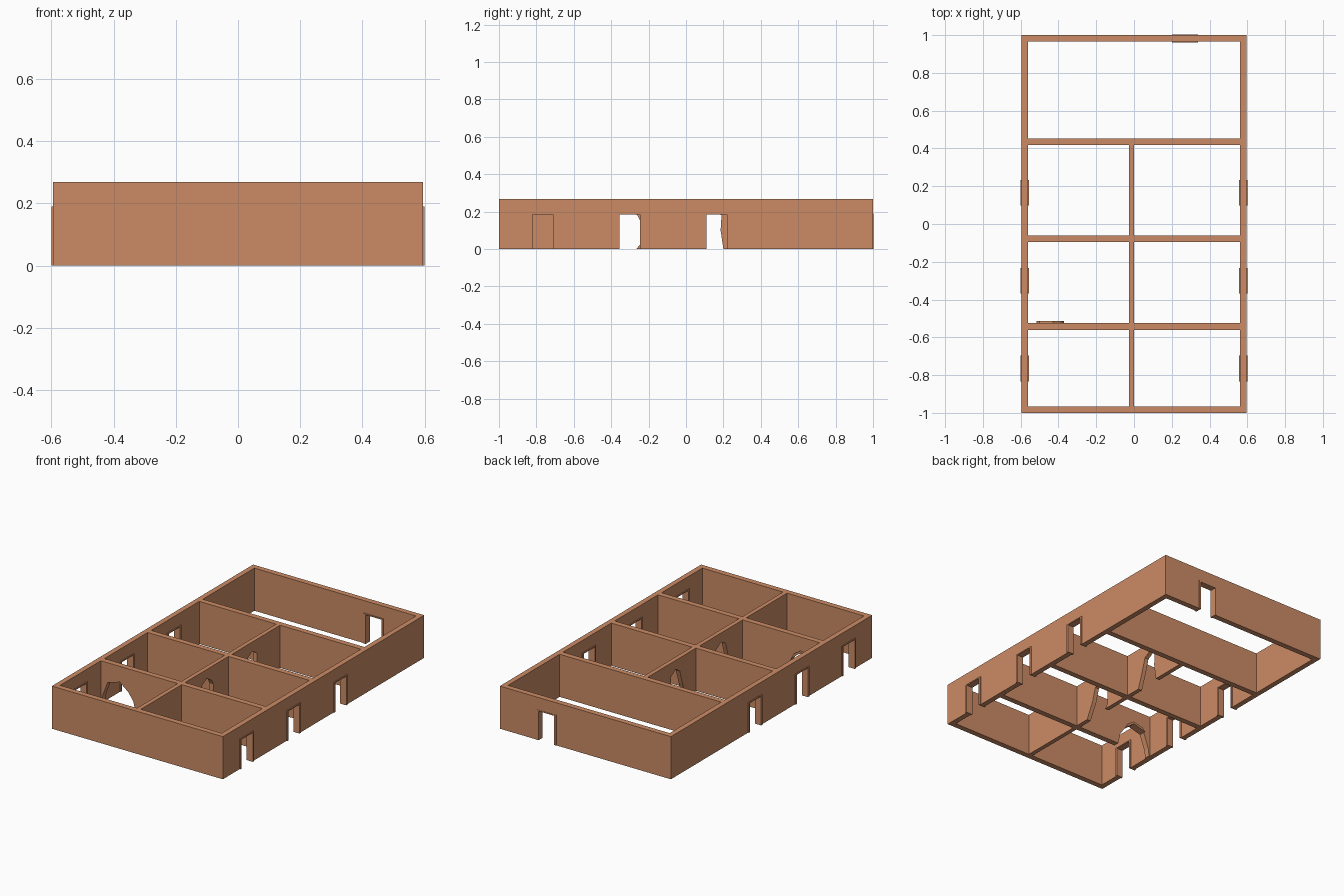
import bpy

if "Cube" in bpy.data.objects:
    bpy.data.objects.remove(bpy.data.objects["Cube"])

H = 0.268          # wall height
DOOR_H = 0.183     # clear door height
DW = 0.055         # half door width

mat = bpy.data.materials.new("terracotta")
mat.diffuse_color = (0.60, 0.26, 0.13, 1)
mat.use_nodes = True
mat.node_tree.nodes["Principled BSDF"].inputs["Base Color"].default_value = mat.diffuse_color


def extrude_profile(name, profile, axis, a, b):
    """Extrude a (u, z) outline through a..b; axis is the thickness direction."""
    def place(u, z, t):
        return (t, u, z) if axis == 'x' else (u, t, z)
    n = len(profile)
    verts = [place(u, z, t) for t in (a, b) for u, z in profile]
    faces = [list(range(n))[::-1], list(range(n, 2 * n))]
    faces += [[i, (i + 1) % n, n + (i + 1) % n, n + i] for i in range(n)]
    if axis == 'x':
        pass
    else:
        faces = [f[::-1] for f in faces]
    me = bpy.data.meshes.new(name)
    me.from_pydata(verts, [], faces)
    me.materials.append(mat)
    ob = bpy.data.objects.new(name, me)
    bpy.context.collection.objects.link(ob)
    return ob


def wall(name, u0, u1, axis, a, b, notches=()):
    """Wall slab whose bottom edge is notched by doorways or broken holes."""
    pts = [(u0, 0)]
    for notch in notches:
        pts += notch
    pts += [(u1, 0), (u1, H), (u0, H)]
    return extrude_profile(name, pts, axis, a, b)


def door(c):
    return [(c - DW, 0), (c - DW, DOOR_H), (c + DW, DOOR_H), (c + DW, 0)]


def door_frame(name, c, axis, a, b):
    o, t = DW + 0.013, DOOR_H + 0.007
    outer = [(c + o, 0), (c + o, t), (c - o, t), (c - o, 0)]
    return extrude_profile(name, door(c) + outer, axis, a, b)


# Side walls with three doorways each, and their frames
side_doors = [-0.765, -0.30, 0.165]
for side, s in (("left", -1), ("right", 1)):
    a, b = sorted((s * 0.562, s * 0.595))
    wall(side + "_wall", -1, 1, 'x', a, b, [door(c) for c in side_doors])
    for i, c in enumerate(side_doors):
        a, b = sorted((s * 0.557, s * 0.6))
        door_frame(f"{side}_door_frame_{i + 1}", c, 'x', a, b)

# Front wall, and back wall with one doorway
wall("front_wall", -0.562, 0.562, 'y', -1, -0.965)
wall("back_wall", -0.562, 0.562, 'y', 0.965, 1, [door(0.27)])
door_frame("back_door_frame", 0.27, 'y', 0.96, 1.002)

# Cross walls; the front one is broken through on its left half
breach = [(-0.556, 0), (-0.55, 0.05), (-0.515, 0.145), (-0.43, 0.168),
          (-0.37, 0.12), (-0.335, 0.07), (-0.32, 0)]
wall("front_cross_wall", -0.562, 0.562, 'y', -0.56, -0.525, [breach])
wall("middle_cross_wall", -0.562, 0.562, 'y', -0.095, -0.06)
wall("rear_cross_wall", -0.562, 0.562, 'y', 0.418, 0.453)

# Chipped lip above the breach
lip = [(-0.515, 0.145), (-0.43, 0.168), (-0.37, 0.12), (-0.39, 0.155),
       (-0.43, 0.182), (-0.5, 0.165)]
extrude_profile("breach_lip", lip, 'y', -0.525, -0.513)

# Centre wall pieces between the cross walls, two with ragged holes
hole_1 = [(-0.43, 0), (-0.38, 0.1), (-0.355, 0.185), (-0.31, 0.21),
          (-0.26, 0.18), (-0.245, 0.15), (-0.245, 0.025), (-0.265, 0)]
hole_2 = [(0.04, 0), (0.075, 0.1), (0.1, 0.185), (0.14, 0.21),
          (0.19, 0.18), (0.185, 0.1), (0.2, 0)]
for i, (y0, y1, holes) in enumerate([(-0.965, -0.56, []),
                                     (-0.525, -0.095, [hole_1]),
                                     (-0.06, 0.418, [hole_2])]):
    wall(f"centre_wall_{i + 1}", y0, y1, 'x', -0.027, 0.0, holes)

# Make all normals point outward
import bmesh
for ob in bpy.context.collection.objects:
    bm = bmesh.new()
    bm.from_mesh(ob.data)
    bmesh.ops.recalc_face_normals(bm, faces=bm.faces)
    bm.to_mesh(ob.data)
    bm.free()
